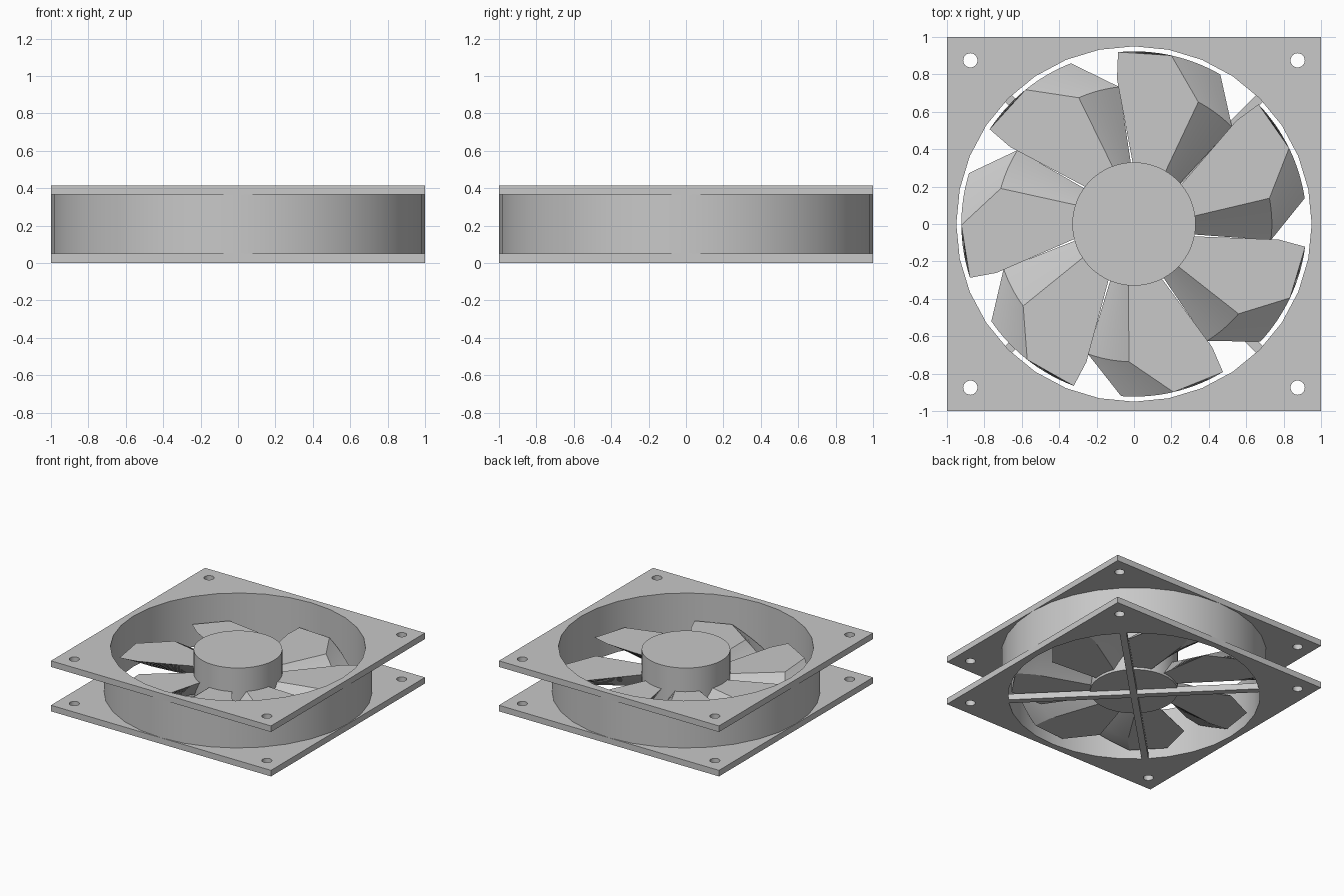
import bpy, bmesh
from math import sin, cos, radians, pi

cube = bpy.data.objects.get("Cube")
if cube:
    bpy.data.objects.remove(cube, do_unlink=True)

GREY = (0.58, 0.58, 0.58, 1)
mat = bpy.data.materials.new("grey plastic")
mat.use_nodes = True
mat.diffuse_color = GREY
mat.node_tree.nodes["Principled BSDF"].inputs["Base Color"].default_value = GREY

DEPTH, PLATE, INNER, OUTER, HUB = 0.415, 0.05, 0.95, 0.9995, 0.33


def finish(obj):
    obj.data.materials.clear()
    obj.data.materials.append(mat)
    bpy.ops.object.select_all(action='DESELECT')
    obj.select_set(True)
    bpy.context.view_layer.objects.active = obj
    bpy.ops.object.shade_smooth_by_angle(angle=radians(25))
    return obj


def add(name, data):
    obj = bpy.data.objects.new(name, data)
    bpy.context.collection.objects.link(obj)
    return obj


def circle(r, n, x=0, y=0):
    return [(x + r * cos(2 * pi * i / n), y + r * sin(2 * pi * i / n)) for i in range(n)]


def slab(name, outlines, z0, z1):
    """Extrude a flat outline, with any inner outlines left as holes."""
    cu = bpy.data.curves.new(name, 'CURVE')
    cu.dimensions = '2D'
    cu.fill_mode = 'BOTH'
    cu.extrude = (z1 - z0) / 2
    for pts in outlines:
        sp = cu.splines.new('POLY')
        sp.points.add(len(pts) - 1)
        for p, (x, y) in zip(sp.points, pts):
            p.co = (x, y, 0, 1)
        sp.use_cyclic_u = True
    tmp = add(name + "_outline", cu)
    bpy.context.view_layer.update()
    deps = bpy.context.evaluated_depsgraph_get()
    mesh = bpy.data.meshes.new_from_object(tmp.evaluated_get(deps))
    bpy.data.objects.remove(tmp, do_unlink=True)
    mesh.name = name
    for v in mesh.vertices:
        v.co.z += (z0 + z1) / 2
    return finish(add(name, mesh))


# Square flanges with corner screw holes, joined by the round duct
square = [(-1, -1), (1, -1), (1, 1), (-1, 1)]
holes = [circle(0.038, 24, 0.875 * x, 0.875 * y) for x, y in square]
flange = [square, circle(INNER, 32)] + holes
slab("bottom_flange", flange, 0, PLATE)
slab("top_flange", flange, DEPTH - PLATE, DEPTH)
slab("duct", [circle(OUTER, 32), circle(INNER, 32)], PLATE, DEPTH - PLATE)

# Motor hub
slab("hub", [circle(HUB, 64)], PLATE - 0.01, 0.395)

# Crossed support struts under the hub
for name, turn in (("strut_a", 45), ("strut_b", -45)):
    bar = slab(name, [[(-0.96, -0.026), (0.96, -0.026), (0.96, 0.026), (-0.96, 0.026)]], 0, PLATE)
    bar.rotation_euler.z = radians(turn)

# Blades: a flat polar outline (angle, radius) extruded with a twist
OUTLINE = [(90, 0.29), (96.7, 0.78), (95.3, 0.923), (77.5, 0.923), (62.2, 0.737), (58.3, 0.29)]
TWIST, SLICES, LOW, HIGH, BLADES = 17.5, 8, 0.06, 0.2, 7


def blade(name, turn):
    bm = bmesh.new()
    rings = []
    for s in range(SLICES + 1):
        t = s / SLICES
        ring = []
        for a, r in OUTLINE:
            a = radians(a + turn - TWIST * (1 - t))
            ring.append(bm.verts.new((r * cos(a), r * sin(a), LOW + (HIGH - LOW) * t)))
        rings.append(ring)
    n = len(OUTLINE)
    for lo, hi in zip(rings, rings[1:]):
        for i in range(n):
            j = (i + 1) % n
            bm.faces.new((lo[i], lo[j], hi[j], hi[i]))
    bm.faces.new(rings[0])
    bm.faces.new(rings[-1])
    bmesh.ops.recalc_face_normals(bm, faces=bm.faces)
    mesh = bpy.data.meshes.new(name)
    bm.to_mesh(mesh)
    bm.free()
    return finish(add(name, mesh))


for k in range(BLADES):
    blade(f"blade_{k + 1}", 360 / BLADES * k)
